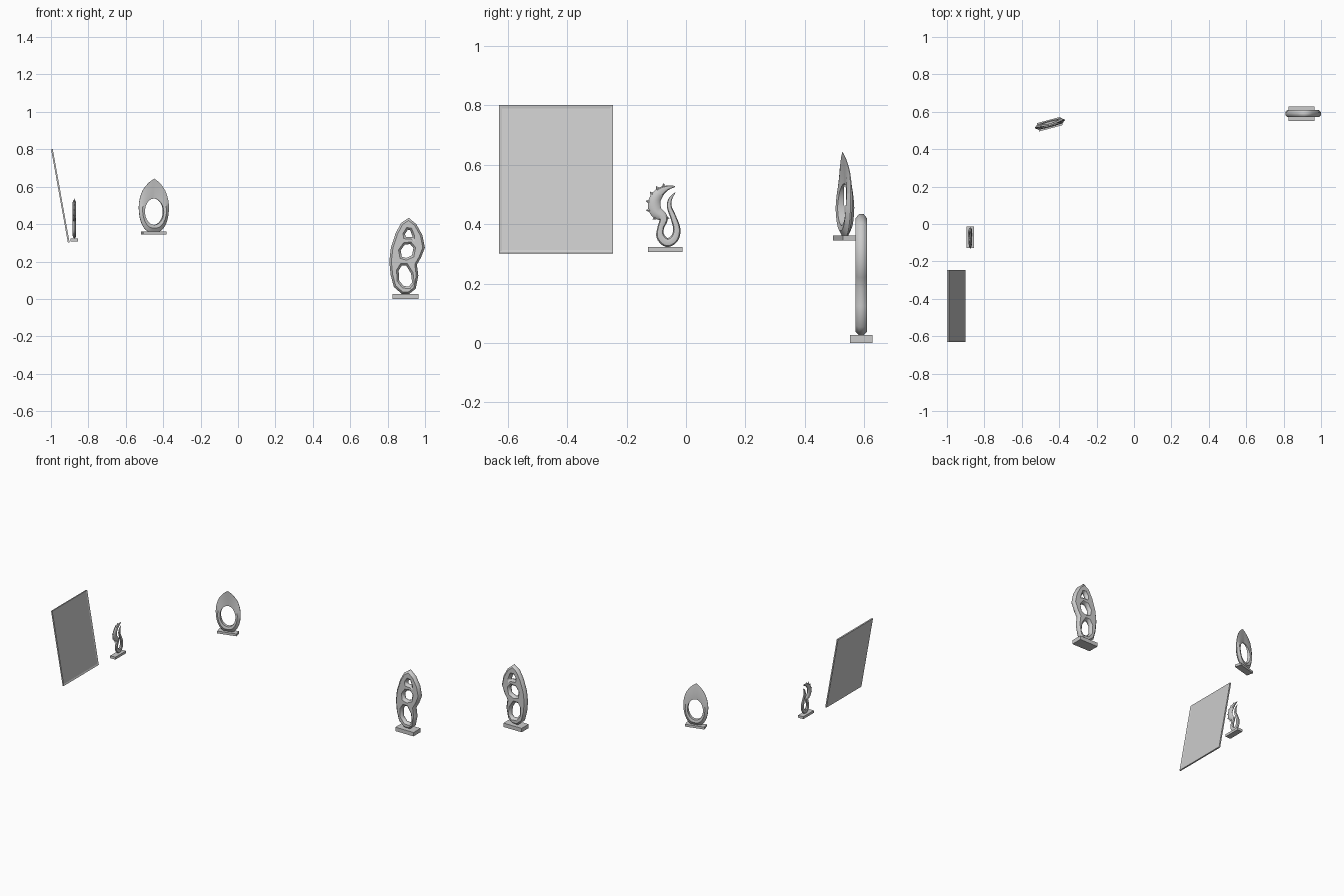
import bpy, bmesh, math
from mathutils import Vector, Matrix

if "Cube" in bpy.data.objects:
    bpy.data.objects.remove(bpy.data.objects["Cube"])


def finish(bm, name, smooth=None):
    bmesh.ops.recalc_face_normals(bm, faces=bm.faces[:])
    me = bpy.data.meshes.new(name)
    bm.to_mesh(me)
    bm.free()
    ob = bpy.data.objects.new(name, me)
    bpy.context.collection.objects.link(ob)
    if smooth:
        bpy.ops.object.select_all(action='DESELECT')
        ob.select_set(True)
        bpy.context.view_layer.objects.active = ob
        bpy.ops.object.shade_smooth_by_angle(angle=math.radians(smooth))
    return ob


def box(name, loc, size, rot=0):
    bm = bmesh.new()
    bmesh.ops.create_cube(bm, size=1, matrix=Matrix.Translation(loc)
                          @ Matrix.Rotation(rot, 4, 'Z') @ Matrix.Diagonal((*size, 1)))
    return finish(bm, name)


def spline(pts, steps):
    """Catmull-Rom through open points."""
    v = [Vector(p) for p in pts]
    v = [v[0] * 2 - v[1]] + v + [v[-1] * 2 - v[-2]]
    out = []
    for i in range(1, len(v) - 2):
        a, b, c, d = v[i - 1:i + 3]
        for k in range(steps):
            t = k / steps
            out.append(0.5 * (2 * b + (c - a) * t + (2 * a - 5 * b + 4 * c - d) * t * t
                              + (3 * b - a - 3 * c + d) * t ** 3))
    return out + [v[-2]]


def bridge(bm, rings, closed):
    """Skin a list of closed cross-section rings."""
    vs = [[bm.verts.new(p) for p in r] for r in rings]
    n = len(vs[0])
    for i in range(len(vs) if closed else len(vs) - 1):
        a, b = vs[i], vs[(i + 1) % len(vs)]
        for k in range(n):
            bm.faces.new((a[k], a[(k + 1) % n], b[(k + 1) % n], b[k]))
    if not closed:
        bm.faces.new(vs[0])
        bm.faces.new(vs[-1])


# leaning picture frame with recessed panel on both sides
bm = bmesh.new()
bmesh.ops.create_cube(bm, size=1, matrix=Matrix.Translation((-0.95, -0.4375, 0.551))
                      @ Matrix.Rotation(-math.atan(0.09 / 0.5), 4, 'Y')
                      @ Matrix.Diagonal((0.009, 0.385, 0.506, 1)))
bm.normal_update()
for f in [f for f in bm.faces if abs(f.normal.x) > 0.9]:
    bmesh.ops.inset_region(bm, faces=[f], thickness=0.015)
    bmesh.ops.translate(bm, verts=f.verts[:], vec=f.normal * -0.003)
finish(bm, "picture_frame")

# curled sculpture: swept S-curve of (y, z, half width)
path = spline([(-.037, .527, .002), (-.062, .522, .008), (-.088, .507, .016),
               (-.106, .478, .020), (-.102, .444, .021), (-.076, .420, .015),
               (-.085, .388, .011), (-.086, .359, .014), (-.064, .338, .015),
               (-.039, .352, .014), (-.031, .384, .012), (-.043, .424, .010),
               (-.056, .458, .008), (-.053, .484, .006), (-.036, .507, .001)], 5)
bm = bmesh.new()
rings, crest = [], []
for i, p in enumerate(path):
    a, b = path[max(i - 1, 0)], path[min(i + 1, len(path) - 1)]
    t = Vector((0, b.x - a.x, b.y - a.y)).normalized()
    n = Vector((0, -t.z, t.y))
    c, w = Vector((-.875, p.x, p.y)), max(p.z, .0008)
    h = min(.009, w * .8)
    rings.append([c + n * w * math.cos(k * math.pi / 4)
                  + Vector((h * math.sin(k * math.pi / 4), 0, 0)) for k in range(8)])
    crest.append((c - n * w, -n, t))
bridge(bm, rings, False)
# crest fins along the outer edge
for i in range(7, 23, 3):
    c, n, t = crest[i]
    vs = [bm.verts.new(c - n * .006 + t * s * .010 + Vector((x, 0, 0)))
          for s, x in ((-1, 0), (0, .005), (1, 0), (0, -.005))]
    tip = bm.verts.new(c + n * .009 - t * .006)
    for k in range(4):
        bm.faces.new((vs[k], vs[(k + 1) % 4], tip))
    bm.faces.new(vs)
# belly point
vs = [bm.verts.new((-.875 + x, y, z)) for x, y, z in
      ((0, -.085, .442), (.007, -.08, .425), (0, -.072, .408), (-.007, -.08, .425))]
tip = bm.verts.new((-.875, -.056, .420))
for k in range(4):
    bm.faces.new((vs[k], vs[(k + 1) % 4], tip))
bm.faces.new(vs)
finish(bm, "curled_sculpture", 40)
box("curled_sculpture_base", (-.875, -.07, .315), (.04, .115, .017))

# teardrop ring sculpture: lens section between outline and oval hole
half = spline([(0, .357), (.032, .361), (.058, .385), (.076, .428), (.083, .48),
               (.079, .53), (.062, .58), (.030, .621), (0, .643)], 4)
outline = half + [Vector((-p.x, p.y)) for p in half[-2:0:-1]]
place = Matrix.Translation((-.45, .535, 0)) @ Matrix.Rotation(math.radians(15), 4, 'Z')
rings = []
for p in outline:
    a = math.atan2((p.y - .466) / .07, p.x / .052)
    q = Vector((math.cos(a) * .052, .466 + math.sin(a) * .07))
    thick = .017 * (1 - max(0, (p.y - .45) / .24))
    ring = []
    for f, y in ((0, -.15), (.55, -.9), (1, -.7), (1, .7), (.55, .9), (0, .15)):
        m = p.lerp(q, f)
        bend = -.35 * max(0, m.y - .56) ** 1.5
        ring.append(place @ Vector((m.x, y * thick + bend, m.y)))
    rings.append(ring)
bm = bmesh.new()
bridge(bm, rings, True)
finish(bm, "teardrop_sculpture", 35)
box("teardrop_sculpture_base", (-.45, .534, .353), (.13, .046, .016), math.radians(15))

# pierced sculpture: faceted slab with three openings and chamfered rims
loops = [
    [(.912, .420), (.945, .392), (.975, .338), (.988, .275), (.968, .225), (.945, .185),
     (.953, .125), (.940, .060), (.912, .038), (.880, .038), (.843, .070), (.827, .130),
     (.820, .200), (.828, .270), (.852, .345), (.880, .398)],
    [(.905, .190), (.870, .190), (.848, .155), (.850, .095), (.880, .058), (.920, .055),
     (.942, .085), (.936, .140)],
    [(.950, .275), (.925, .305), (.885, .300), (.858, .262), (.866, .217), (.900, .207), (.940, .225)],
    [(.945, .335), (.928, .378), (.902, .382), (.882, .350), (.886, .322), (.925, .320), (.945, .306)]]
cu = bpy.data.curves.new("pierced_sculpture", 'CURVE')
cu.dimensions, cu.fill_mode = '2D', 'BOTH'
cu.extrude, cu.bevel_depth, cu.bevel_resolution = .008, .011, 0
for pts in loops:
    s = cu.splines.new('POLY')
    s.points.add(len(pts) - 1)
    for sp, (x, z) in zip(s.points, pts):
        sp.co = (x, z, 0, 1)
    s.use_cyclic_u = True
ob = bpy.data.objects.new("pierced_sculpture", cu)
bpy.context.collection.objects.link(ob)
ob.rotation_euler.x = math.pi / 2
ob.location.y = .59
bpy.ops.object.select_all(action='DESELECT')
ob.select_set(True)
bpy.context.view_layer.objects.active = ob
bpy.ops.object.convert(target='MESH')
box("pierced_sculpture_base", (.896, .59, .0135), (.14, .077, .027))
